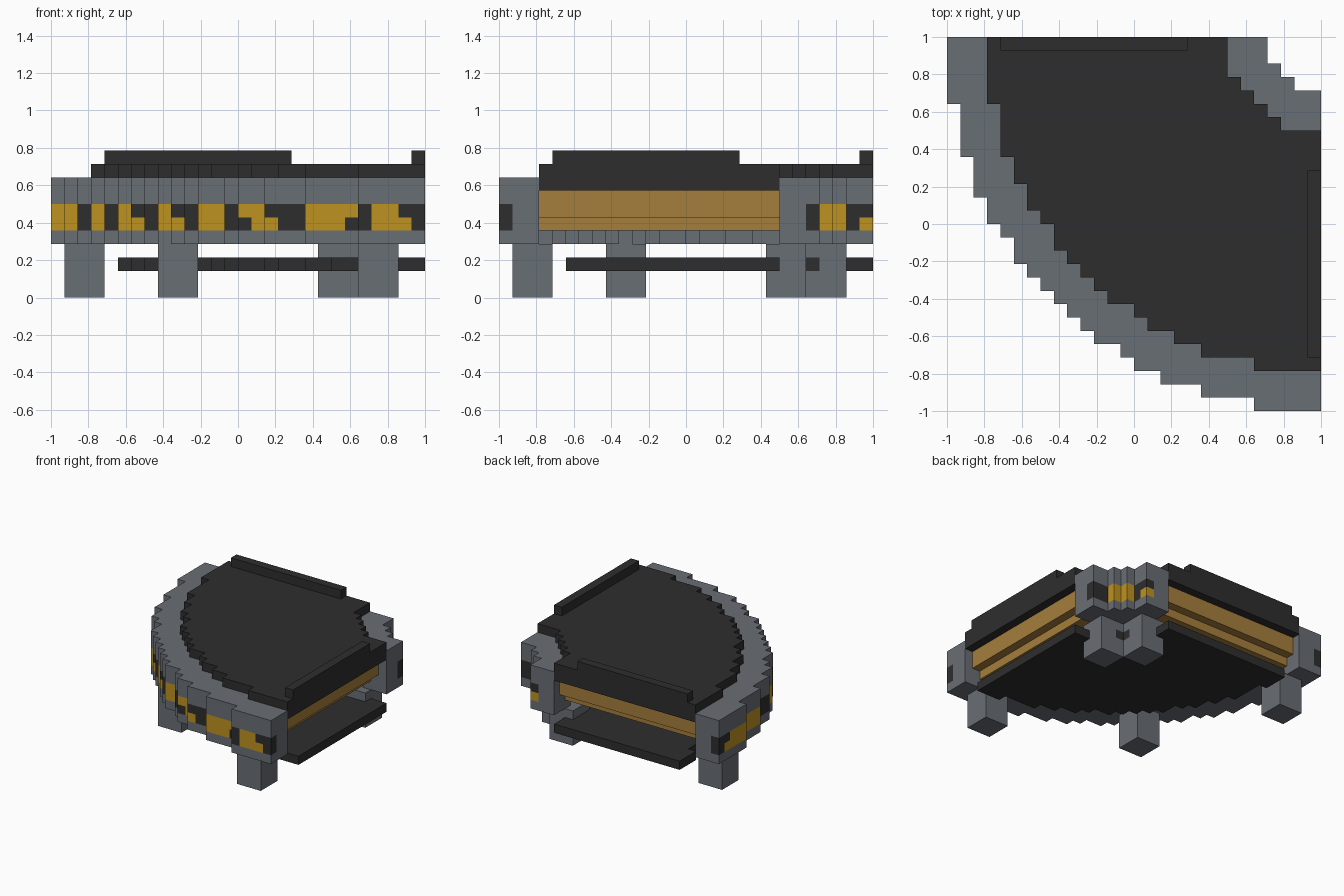
import bpy, bmesh, math
from mathutils import Vector

cube = bpy.data.objects.get("Cube")
if cube:
    bpy.data.objects.remove(cube)

N = 28            # blocks along each side
U = 2 / N         # block size


def material(name, rgb):
    m = bpy.data.materials.new(name)
    m.use_nodes = True
    col = (*rgb, 1)
    m.diffuse_color = col
    bsdf = m.node_tree.nodes["Principled BSDF"]
    bsdf.inputs["Base Color"].default_value = col
    bsdf.inputs["Roughness"].default_value = 0.8
    return m


GRAY = material("steel_gray", (0.141, 0.156, 0.178))
DARK = material("charcoal", (0.027, 0.027, 0.027))
YELLOW = material("warning_yellow", (0.52, 0.29, 0.015))
BROWN = material("golden_brown", (0.38, 0.21, 0.045))


def block_object(name, cells, mats):
    """Skin a dict of block -> material index, keeping only outer faces."""
    bm = bmesh.new()
    verts = {}

    def vert(p):
        if p not in verts:
            verts[p] = bm.verts.new((p[0] * U - 1, p[1] * U - 1, p[2] * U))
        return verts[p]

    for c, mat in cells.items():
        for axis in range(3):
            for side in (0, 1):
                near = list(c)
                near[axis] += 2 * side - 1
                if tuple(near) in cells:
                    continue
                a, b = (axis + 1) % 3, (axis + 2) % 3
                loop = []
                for da, db in ((0, 0), (1, 0), (1, 1), (0, 1)):
                    p = list(c)
                    p[axis] += side
                    p[a] += da
                    p[b] += db
                    loop.append(vert(tuple(p)))
                face = bm.faces.new(loop if side else loop[::-1])
                face.material_index = mat
    # merge coplanar block faces of one colour
    bmesh.ops.dissolve_limit(bm, angle_limit=math.radians(1), verts=bm.verts[:],
                             edges=bm.edges[:], delimit={'MATERIAL'})
    me = bpy.data.meshes.new(name)
    bm.to_mesh(me)
    bm.free()
    for m in mats:
        me.materials.append(m)
    ob = bpy.data.objects.new(name, me)
    bpy.context.collection.objects.link(ob)
    return ob


def layer(footprint, z0, z1):
    return {(i, j, k): 0 for i, j in footprint for k in range(z0, z1)}


def rect(x0, x1, y0, y1):
    return {(i, j) for i in range(x0, x1) for j in range(y0, y1)}


def stair(steps):
    """Steps of (start column, value) to one value per column."""
    return [next((v for s, v in reversed(steps) if i >= s), N) for i in range(N)]


def between(low, high):
    return {(i, j) for i in range(N) for j in range(low[i], high[i])}


# Footprints: stepped quarter rounds with the far corner cut off
outer_low = stair([(0, 23), (1, 19), (2, 16), (3, 14), (4, 13), (5, 11), (6, 10), (7, 9),
                   (8, 8), (9, 7), (10, 6), (11, 5), (13, 4), (14, 3), (16, 2), (19, 1), (23, 0)])
outer_high = stair([(0, N), (24, 26), (25, 25), (26, 24)])
inner_low = stair([(3, 23), (4, 19), (5, 17), (6, 15), (7, 14), (8, 12), (9, 11), (10, 10),
                   (11, 9), (12, 8), (14, 7), (15, 6), (17, 5), (19, 4), (23, 3)])
inner_high = stair([(0, N), (21, 25), (22, 24), (23, 23), (24, 22), (25, 21)])
outer = between(outer_low, outer_high)
inner = between(inner_low, inner_high)

# Hazard stripes, upper and lower row, by column
STRIPES = {6: "YYDYDYDDYDDYYDYYDDDYYYYDYYDD", 5: "YYDYDYYDYYDYYDDYYDDYYYDDYYYD"}
CORNER = {6: "DYYDD", 5: "DYYDY"}


def on_rim(i, j):
    """True for blocks on the curved rim or on the cut corner."""
    rim = [(i + a, j + b) for a, b in ((-1, 0), (0, -1))]
    cut = [(i + a, j + b) for a, b in ((1, 0), (0, 1))]
    if i + j < 40 and any(c not in outer for c in rim):
        return "rim"
    if i > 22 and j > 22 and any(c not in outer for c in cut):
        return "cut"
    return None


# Outer rim with stripes
cells = layer(outer - inner, 4, 9)
for i, j in outer - inner:
    kind = on_rim(i, j)
    for k in (5, 6):
        if kind == "rim":
            key = STRIPES[k][i if j == outer_low[i] else j]
        elif kind == "cut":
            key = CORNER[k][j - 23]
        else:
            continue
        cells[i, j, k] = 1 if key == "Y" else 2
block_object("striped_rim", cells, [GRAY, YELLOW, DARK])

# Dark top slab with a raised lip on each straight side
top = layer(inner, 8, 10)
top.update(layer(rect(4, 18, 27, 28), 10, 11))
top.update(layer(rect(27, 28, 4, 18), 10, 11))
block_object("top_slab", top, [DARK])

# Brown core, stepped in below the slab
core = layer({c for c in inner if max(c) < N - 1}, 6, 8)
core.update(layer({c for c in inner if max(c) < N - 2}, 5, 6))
block_object("core", core, [BROWN])

# Lower plate between the legs
shelf = {(i, j) for i, j in inner if (i - 2, j - 2) in inner or
         (i - 2 >= inner_low[0] - N + 3 and j - 2 >= inner_low[max(i - 2, 0)])}
block_object("lower_plate", layer(shelf, 2, 3), [DARK])

# Legs
for name, x, y in (("front_leg", 23, 1), ("side_leg", 1, 23), ("middle_leg", 8, 8),
                   ("back_leg_a", 20, 23), ("back_leg_b", 23, 20)):
    block_object(name, layer(rect(x, x + 3, y, y + 3), 0, 4), [GRAY])
